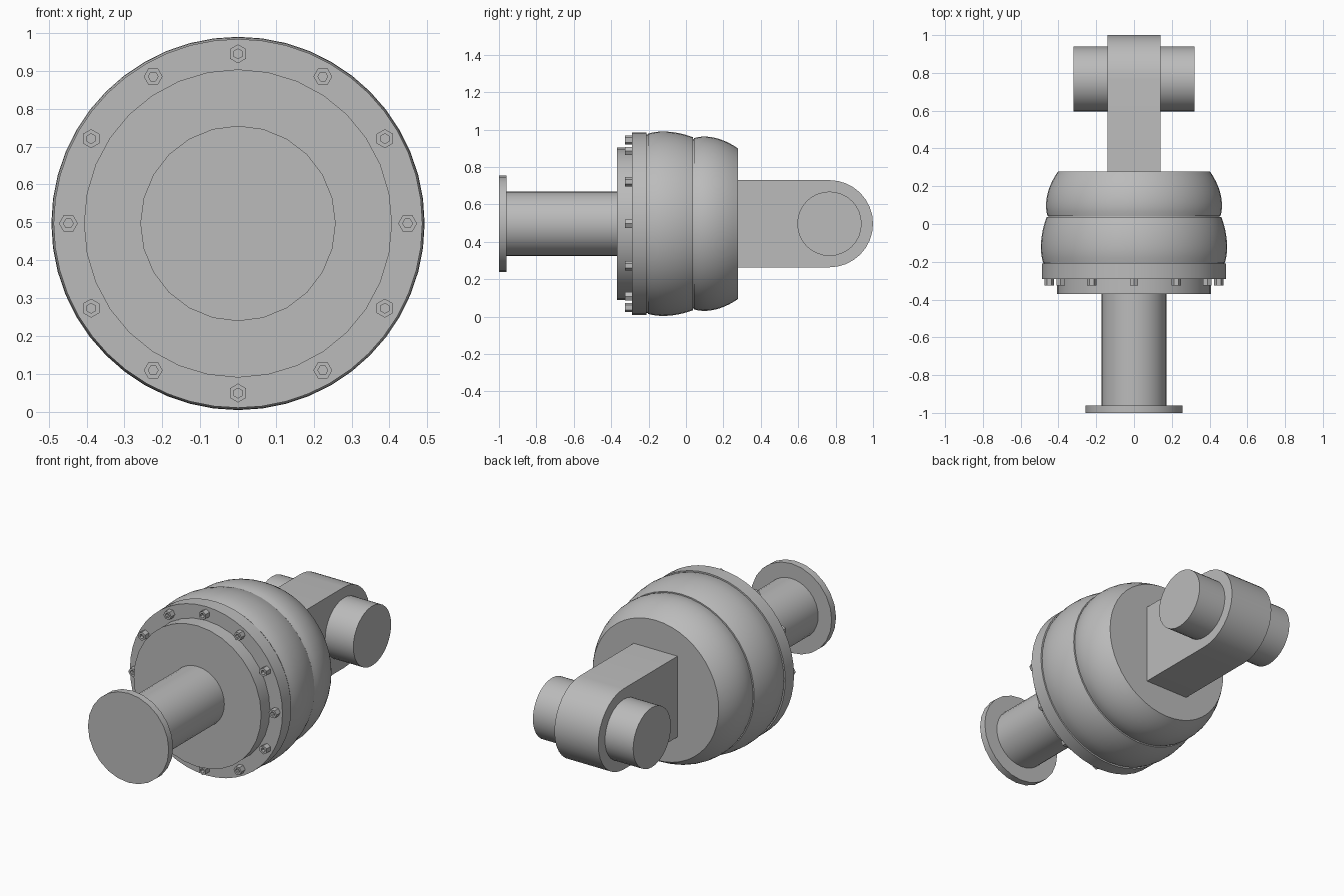
import bpy, bmesh, math
from mathutils import Matrix, Vector

if "Cube" in bpy.data.objects:
    bpy.data.objects.remove(bpy.data.objects["Cube"])

AXIS_Z = 0.497
steel = bpy.data.materials.new("steel grey")
steel.use_nodes = True
steel.diffuse_color = (0.5, 0.5, 0.5, 1)
steel.node_tree.nodes["Principled BSDF"].inputs["Base Color"].default_value = (0.5, 0.5, 0.5, 1)


def finish(name, bm, angle=35):
    bmesh.ops.remove_doubles(bm, verts=bm.verts, dist=1e-5)
    bmesh.ops.recalc_face_normals(bm, faces=bm.faces)
    mesh = bpy.data.meshes.new(name)
    bm.to_mesh(mesh)
    bm.free()
    mesh.materials.append(steel)
    obj = bpy.data.objects.new(name, mesh)
    bpy.context.collection.objects.link(obj)
    bpy.ops.object.select_all(action="DESELECT")
    obj.select_set(True)
    bpy.context.view_layer.objects.active = obj
    bpy.ops.object.shade_smooth_by_angle(angle=math.radians(angle))
    return obj


def turn(name, profile, sides, axis="Y"):
    """Closed turned solid from (radius, position along axis) pairs."""
    bm = bmesh.new()
    rings = []
    for r, t in profile:
        ring = []
        for i in range(sides):
            a = math.tau * i / sides
            u, v = r * math.cos(a), r * math.sin(a)
            ring.append(bm.verts.new((u, t, v) if axis == "Y" else (t, u, v)))
        rings.append(ring)
    for a, b in zip(rings, rings[1:]):
        for i in range(sides):
            j = (i + 1) % sides
            bm.faces.new((a[i], a[j], b[j], b[i]))
    bm.faces.new(rings[0])
    bm.faces.new(rings[-1])
    obj = finish(name, bm)
    obj.location.z = AXIS_Z
    return obj


def bulge(r0, r_mid, r1, y0, y_mid, y1, steps=7):
    """Profile rising to r_mid at y_mid, then falling as elliptical arcs."""
    pts = []
    for i in range(steps + 1):
        y = y0 + (y1 - y0) * i / steps
        end_r, end_y = (r0, y0) if y < y_mid else (r1, y1)
        pts.append((r_mid - (r_mid - end_r) * ((y - y_mid) / (end_y - y_mid)) ** 2, y))
    return pts


# Input shaft and end flange
turn("end_flange", [(0.258, -1.0), (0.258, -0.96)], 24)
turn("input_shaft", [(0.172, -0.97), (0.172, -0.36)], 32)

# Housing: cover plate, bolted ring, two bulged shells with narrow grooves
turn("cover_plate", [(0.407, -0.37), (0.407, -0.28)], 32)
turn("bolt_ring", [(0.487, -0.29), (0.487, -0.21)], 48)
turn("groove_core", [(0.478, -0.215), (0.478, -0.195)], 48)
turn("front_shell", bulge(0.482, 0.493, 0.462, -0.203, -0.125, 0.038, 10), 48)
turn("shell_groove_core", [(0.452, 0.03), (0.452, 0.05)], 48)
turn("rear_shell", bulge(0.458, 0.466, 0.403, 0.043, 0.095, 0.277, 10), 48)

# Rear lug: flat sided bar with a rounded end
LUG_R, LUG_Y = 0.233, 0.767
outline = [(0.26, -LUG_R)]
for i in range(17):
    a = -math.pi / 2 + math.pi * i / 16
    outline.append((LUG_Y + LUG_R * math.cos(a), LUG_R * math.sin(a)))
outline.append((0.26, LUG_R))
bm = bmesh.new()
side = bm.faces.new([bm.verts.new((-0.14, y, z)) for y, z in outline])
grown = bmesh.ops.extrude_face_region(bm, geom=[side])
bmesh.ops.translate(bm, vec=(0.28, 0, 0),
                    verts=[v for v in grown["geom"] if isinstance(v, bmesh.types.BMVert)])
lug = finish("rear_lug", bm)
lug.location.z = AXIS_Z

# Cross pin through the lug
pin = turn("cross_pin", [(0.172, -0.32), (0.172, 0.32)], 32, "X")
pin.location.y = LUG_Y

# Ring of hex bolts with hex sockets
for k in range(12):
    a = math.tau * k / 12
    bolt = turn("bolt_%d" % (k + 1),
                [(0.025, -0.285), (0.025, -0.325), (0.013, -0.325), (0.013, -0.305)], 6)
    bolt.location = (0.448 * math.cos(a), 0, AXIS_Z + 0.448 * math.sin(a))
    bolt.rotation_euler.y = -a
